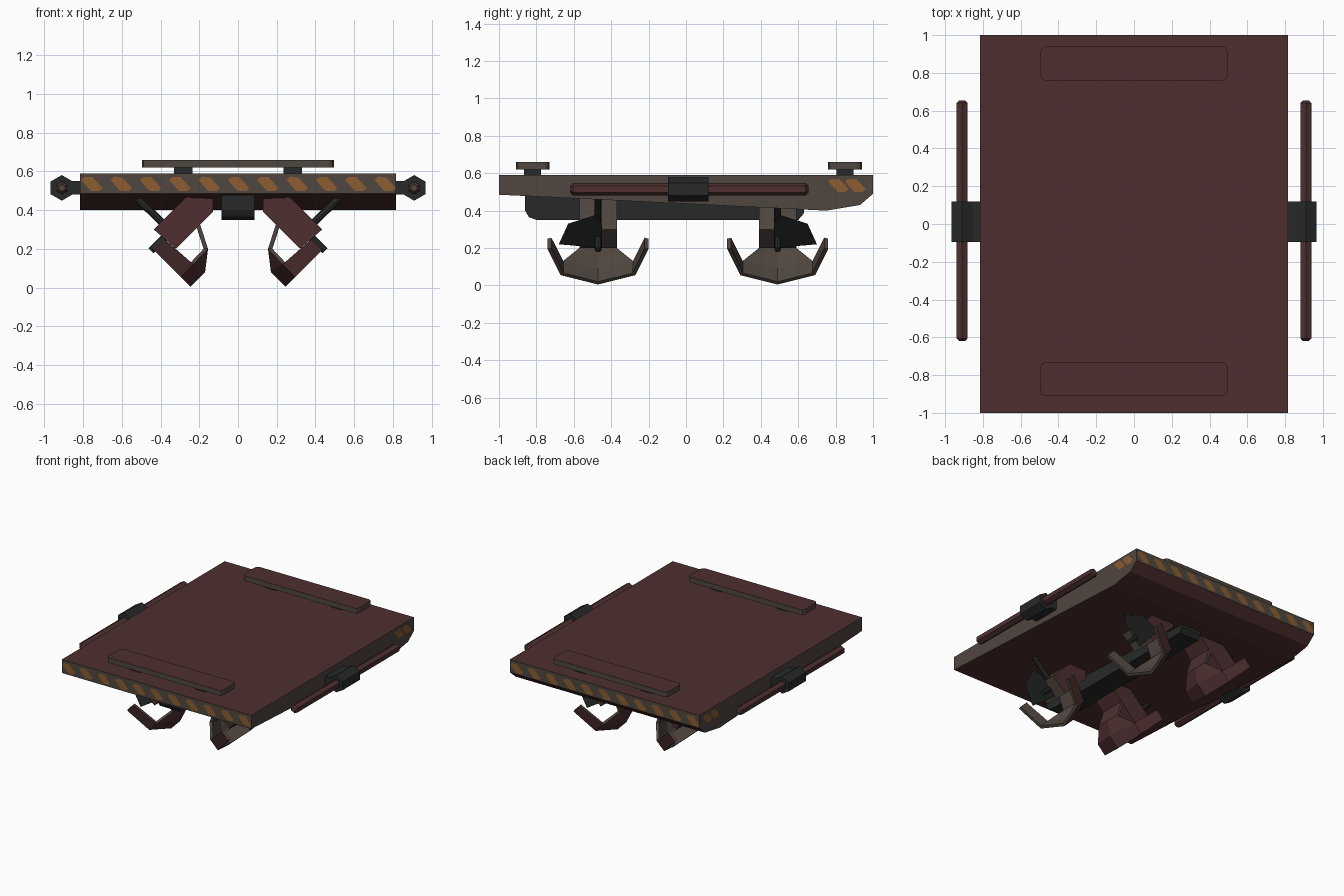
import bpy, math
from mathutils import Vector

if "Cube" in bpy.data.objects:
    bpy.data.objects.remove(bpy.data.objects["Cube"])


def colour(name, hexa):
    m = bpy.data.materials.new(name)
    ch = [int(hexa[i:i + 2], 16) / 255 for i in (0, 2, 4)]
    m.diffuse_color = [((c + 0.055) / 1.055) ** 2.4 for c in ch] + [1]
    m.use_nodes = True
    m.node_tree.nodes["Principled BSDF"].inputs["Base Color"].default_value = m.diffuse_color
    return m


RED = colour("dark_red", "4e2f30")
GREY = colour("warm_grey", "50463f")
BLACK = colour("near_black", "272929")
ORANGE = colour("hazard_orange", "8c5c31")


def make(name, verts, faces, mats, rule=None, origin=(0, 0, 0)):
    me = bpy.data.meshes.new(name)
    me.from_pydata(verts, [], faces)
    for m in mats:
        me.materials.append(m)
    me.update()
    if rule:
        for p in me.polygons:
            p.material_index = rule(p.normal, p.center)
    ob = bpy.data.objects.new(name, me)
    ob.location = origin
    bpy.context.collection.objects.link(ob)
    return ob


def loft(name, rings, mats, rule=None, origin=(0, 0, 0)):
    """Closed solid through rings of equal point count, normals made outward."""
    n = len(rings[0])
    verts = [Vector(v) for r in rings for v in r]
    faces = [tuple(range(n))[::-1], tuple(range(len(verts) - n, len(verts)))]
    for k in range(len(rings) - 1):
        for i in range(n):
            j = (i + 1) % n
            faces.append((k * n + i, k * n + j, k * n + n + j, k * n + n + i))
    # signed volume decides the winding
    vol = sum(verts[f[0]].dot(verts[f[i]].cross(verts[f[i + 1]]))
              for f in faces for i in range(1, len(f) - 1))
    if vol < 0:
        faces = [f[::-1] for f in faces]
    return make(name, verts, faces, mats, rule, origin)


def prism_y(name, xz, y0, y1, mats, rule=None, origin=(0, 0, 0)):
    return loft(name, [[(x, y, z) for x, z in xz] for y in (y0, y1)], mats, rule, origin)


def prism_x(name, yz, x0, x1, mats, rule=None):
    return loft(name, [[(x, y, z) for y, z in yz] for x in (x0, x1)], mats, rule)


def box(name, x0, x1, y0, y1, z0, z1, mats):
    return prism_y(name, [(x0, z0), (x1, z0), (x1, z1), (x0, z1)], y0, y1, mats)


def hexagon(cx, cz, r, y):
    return [(cx + r * math.sin(i * math.pi / 3), y, cz + r * math.cos(i * math.pi / 3))
            for i in range(6)]


def mirror(ob, x=True, y=True):
    m = ob.modifiers.new("mirror", 'MIRROR')
    m.use_axis = (x, y, False)
    m.use_mirror_merge = False
    return ob


# Deck: red top and underside, grey edges
prism_x("deck", [(-1, 0.59), (-1, 0.485), (0.75, 0.40), (0.93, 0.43), (1, 0.49), (1, 0.59)],
        -0.815, 0.815, [RED, GREY], lambda n, c: 0 if abs(n.z) > 0.3 else 1)

# Hazard stripes on the deck edges
STRIPE = [(-0.055, 0.02), (-0.04, 0.035), (0.005, 0.035),
          (0.055, -0.02), (0.04, -0.035), (-0.005, -0.035)]


def stripes(name, centres, place):
    verts, faces = [], []
    for c in centres:
        faces.append(tuple(range(len(verts), len(verts) + 6))[::-1])
        verts += [place(c + u, 0.535 + w) for u, w in STRIPE]
    make(name, verts, faces, [ORANGE])


ends = [-0.755 + 0.1515 * i for i in range(11)]
stripes("front_stripes", ends, lambda u, z: (u, -1.003, z))
stripes("back_stripes", ends, lambda u, z: (-u, 1.003, z))
stripes("right_stripes", [0.815, 0.905], lambda u, z: (0.818, u, z))
stripes("left_stripes", [-0.905, -0.815], lambda u, z: (-0.818, -u, z))

# Raised pads with clipped corners, each on two feet
for label, y in (("front", -0.82), ("back", 0.85)):
    outline = []
    for sx, sy in ((1, 1), (-1, 1), (-1, -1), (1, -1)):
        corner = [(0.495, 0.065), (0.487, 0.082), (0.47, 0.09)]
        for px, py in (corner if sx * sy > 0 else corner[::-1]):
            outline.append((sx * px, y + sy * py))
    loft(label + "_pad", [[(px, py, z) for px, py in outline] for z in (0.62, 0.66)],
         [RED, GREY], lambda n, c: 0 if n.z > 0.5 else 1)
    mirror(box(label + "_pad_foot", 0.235, 0.33, y - 0.045, y + 0.045, 0.585, 0.625, [BLACK]), y=False)

# Side rods held in hexagonal clamps
rod = loft("side_rod", [hexagon(0.91, 0.515, r, y) for y, r in
                        ((-0.62, 0.018), (-0.605, 0.034), (0.64, 0.034), (0.655, 0.018))],
           [RED, GREY], lambda n, c: 1 if abs(n.y) > 0.95 else 0)
mirror(rod, y=False)
mirror(loft("rod_clamp", [hexagon(0.91, 0.515, 0.066, y) for y in (-0.095, 0.12)], [BLACK]), y=False)
mirror(box("clamp_bracket", 0.81, 0.88, -0.095, 0.12, 0.48, 0.55, [BLACK]), y=False)

# Central beam below the deck
prism_x("centre_beam", [(-0.86, 0.49), (-0.86, 0.40), (-0.84, 0.365), (-0.80, 0.35),
                        (0.60, 0.35), (0.63, 0.385), (0.63, 0.44)], -0.085, 0.085, [BLACK])

# Four claws: one modelled, the others mirrored about this centre
O, Y = (0, 0.01, 0), 0.48

mirror(prism_y("claw_arm", [(0.13, 0.46), (0.13, 0.39), (0.32, 0.20), (0.435, 0.30), (0.27, 0.465)],
               Y - 0.1, Y + 0.1, [RED, GREY], lambda n, c: 1 if n.x > 0.3 else 0, O))

# Scoop with two outward fingers, red outside and grey inside
rim = [(-0.27, 0.19), (-0.2, 0.05), (0, 0), (0.2, 0.05), (0.27, 0.19)]
row0 = [(0.245 + t, Y + y, 0.005 + t) for y, t in rim]
row1 = [(x - w, y, z + w) for (x, y, z), w in zip(row0, (0.055, 0.065, 0.075, 0.065, 0.055))]
row2 = [(0.155, Y + y, 0.2) for y in (-0.1, 0, 0.1)]
row3 = [(0.2, Y + y, 0.34) for y in (-0.1, 0, 0.1)]
faces = [(i, 5 + i, 6 + i, i + 1) for i in range(4)]
faces += [(6 + i, 10 + i, 11 + i, 7 + i) for i in range(2)]
faces += [(10 + i, 13 + i, 14 + i, 11 + i) for i in range(2)]
scoop = make("claw_scoop", row0 + row1 + row2 + row3, faces, [RED, GREY], None, O)
s = scoop.modifiers.new("thickness", 'SOLIDIFY')
s.thickness, s.offset = 0.022, -1
s.material_offset = s.material_offset_rim = 1
mirror(scoop)


# Struts: one from the deck to the arm, one out of the arm's end
def strut(name, a, b, r):
    a, b = Vector((a[0], Y, a[1])), Vector((b[0], Y, b[1]))
    d = (b - a).normalized()
    u, v = Vector((0, 1, 0)), d.cross(Vector((0, 1, 0)))
    ring = [r * (math.cos(i * math.pi / 4) * u + math.sin(i * math.pi / 4) * v) for i in range(8)]
    mirror(loft(name, [[p + o for o in ring] for p in (a, b)], [BLACK], None, O))


strut("deck_strut", (0.53, 0.47), (0.37, 0.315), 0.019)
strut("arm_piston", (0.37, 0.27), (0.45, 0.19), 0.018)

# Thin guard plate beside each arm end
guard = [(0.21, 0.22), (0.16, 0.33), (0.02, 0.375), (-0.02, 0.33), (-0.02, 0.2)]
mirror(make("claw_guard", [(z + 0.142, Y + y, z) for y, z in guard], [(0, 1, 2, 3, 4)],
            [BLACK], None, O))
